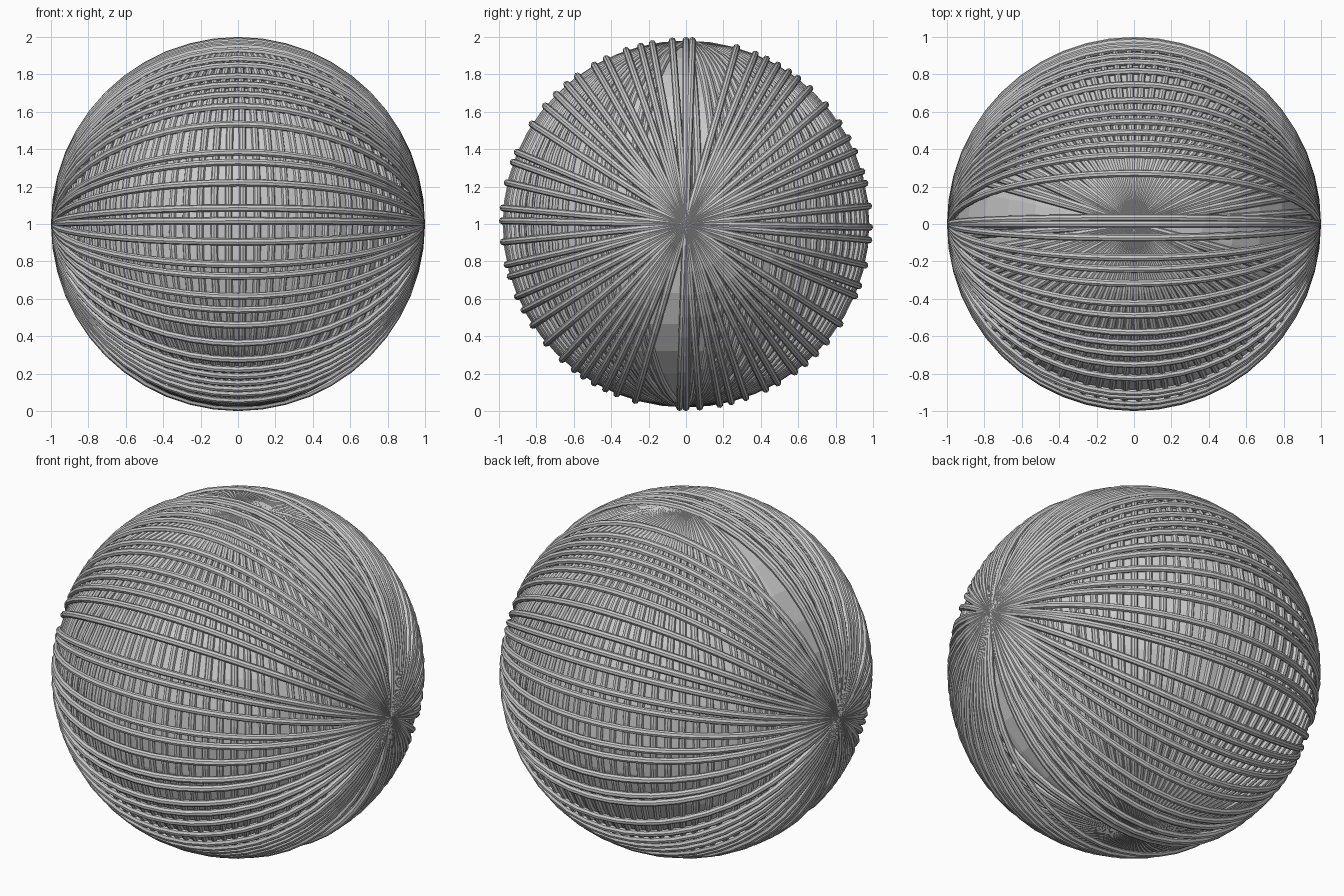
import bpy, bmesh
from math import sin, cos, pi, radians
from mathutils import Matrix, Vector

if "Cube" in bpy.data.objects:
    bpy.data.objects.remove(bpy.data.objects["Cube"])

CENTRE = Vector((0, 0, 1))
THICK = 0.0192          # strand radius


def add_ring(bm, radius, rot, major=48, minor=8):
    """Add one closed loop of yarn, made in the XZ plane and then rotated."""
    loops = []
    for i in range(major):
        a = 2 * pi * i / major
        out = Vector((cos(a), 0, sin(a)))
        loop = []
        for j in range(minor):
            b = 2 * pi * j / minor
            p = out * (radius + THICK * cos(b)) + Vector((0, THICK * sin(b), 0))
            loop.append(bm.verts.new(rot @ p))
        loops.append(loop)
    for i in range(major):
        p, q = loops[i], loops[(i + 1) % major]
        for j in range(minor):
            k = (j + 1) % minor
            bm.faces.new((p[j], p[k], q[k], q[j]))


def make_wraps(name, radius, axis, angles):
    """All loops that share the two poles on one axis."""
    bm = bmesh.new()
    for deg in angles:
        add_ring(bm, radius, Matrix.Rotation(radians(deg), 3, axis))
    bmesh.ops.recalc_face_normals(bm, faces=bm.faces)
    mesh = bpy.data.meshes.new(name)
    bm.to_mesh(mesh)
    bm.free()
    obj = bpy.data.objects.new(name, mesh)
    obj.location = CENTRE
    bpy.context.collection.objects.link(obj)


# faceted core
bpy.ops.mesh.primitive_uv_sphere_add(segments=32, ring_count=16, radius=0.9615, location=CENTRE)
bpy.context.object.name = "yarn_core"

# inner strands: upright loops meeting at top and bottom, with one bare gap
inner = [-37, -33, -29, -27, -24, -18.5, -15.5, 0, 1, 4, 9.6, 12.5, 16, 18.7,
         21.7, 25, 30, 32.7, 37]
inner += [41 + 4.6 * i for i in range(22)]
make_wraps("inner_strands", 0.9615, 'Z', inner)

# outer strands: loops meeting at left and right (0 degrees is level)
outer = [0, 4.3, 10.6, 14.3, 19, 25.7, 30, 36.3, 40.5, 45, 50, 57, 67, 70.3,
         77, 85, 89, 95.6, 102.8, 106.6, 113.3, 118, 123.5, 130.5, 137.6, 142.5,
         146, 150, 154, 157.8, 164, 178]
make_wraps("outer_strands", 0.981, 'X', outer)
